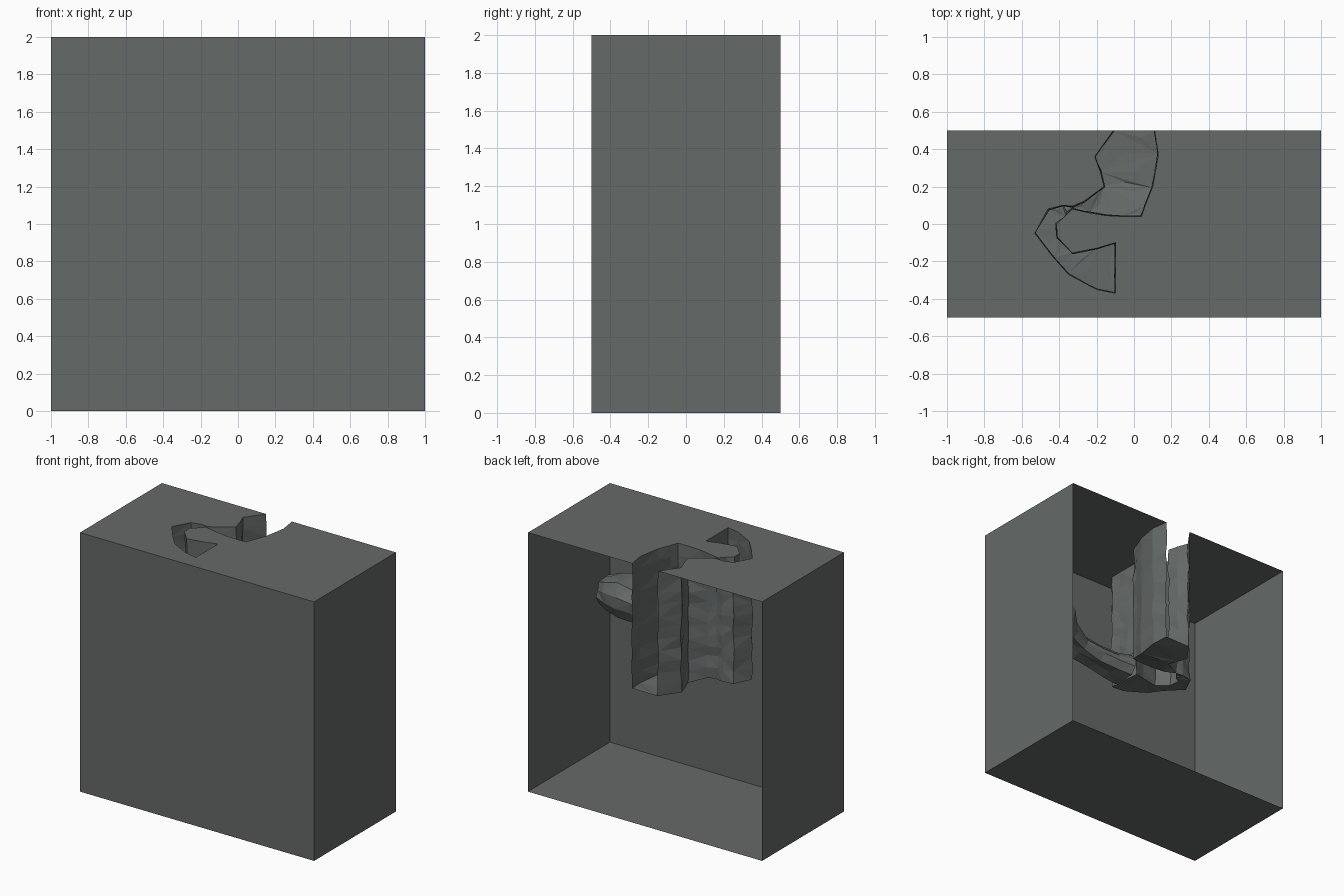
import bpy, bmesh, random
from math import cos, sin, pi
from mathutils import Vector

if "Cube" in bpy.data.objects:
    bpy.data.objects.remove(bpy.data.objects["Cube"])

random.seed(4)

# Canyon outline on the top surface: from the back opening to the cave mouth, and back again
inner = [(.11, .5), (.13, .37), (.10, .2), (.06, .1), (.04, .04), (-.06, .04), (-.15, .045),
         (-.24, .06), (-.33, .08), (-.37, .04), (-.415, 0), (-.41, -.07), (-.33, -.155),
         (-.2, -.13), (-.1, -.1)]
outer = [(-.1, -.37), (-.2, -.35), (-.35, -.27), (-.43, -.18), (-.53, -.05), (-.46, .08),
         (-.38, .1), (-.33, .095), (-.27, .12), (-.16, .2), (-.18, .28), (-.21, .36), (-.11, .5)]

stone = bpy.data.materials.new("dark_stone")
stone.diffuse_color = (.13, .143, .14, 1)
stone.use_nodes = True
stone.node_tree.nodes["Principled BSDF"].inputs["Base Color"].default_value = stone.diffuse_color


def make_object(name, bm):
    mesh = bpy.data.meshes.new(name)
    bm.to_mesh(mesh)
    bm.free()
    mesh.materials.append(stone)
    ob = bpy.data.objects.new(name, mesh)
    bpy.context.collection.objects.link(ob)
    return ob


def floor_z(x, y):
    return 1.03 if y > .15 else 1.07


def roughen(v, amount):
    v.co += Vector([random.uniform(-amount, amount) for _ in range(3)])


# Block shell, open at the back, with the canyon cut out of the top
bm = bmesh.new()
def face(*pts):
    return bm.faces.new([bm.verts.new(p) for p in pts])
face((-1, -.5, 0), (-1, .5, 0), (1, .5, 0), (1, -.5, 0))
face((-1, -.5, 0), (1, -.5, 0), (1, -.5, 2), (-1, -.5, 2))
for s in (-1, 1):
    face((s, -.5, 0), (s, .5, 0), (s, .5, 2), (s, -.5, 2))
top = [(-1, -.5), (1, -.5), (1, .5)] + inner + outer + [(-1, .5)]
face(*[(x, y, 2) for x, y in top])
bmesh.ops.remove_doubles(bm, verts=bm.verts, dist=1e-5)
bmesh.ops.recalc_face_normals(bm, faces=bm.faces)
make_object("block_shell", bm)

# Canyon walls: rough vertical columns of faces
ROWS = 11
bm = bmesh.new()
def column(x, y, bottom):
    return [bm.verts.new((x, y, 2 + (bottom - 2) * i / ROWS)) for i in range(ROWS + 1)]
def strip(a, b):
    for i in range(ROWS):
        bm.faces.new((a[i], b[i], b[i + 1], a[i + 1]))
sides = [[column(x, y, floor_z(x, y)) for x, y in side] for side in (inner, outer)]
for cols in sides:
    for a, b in zip(cols, cols[1:]):
        strip(a, b)

# Overhang above the cave mouth
mouth = [column(-.1, -.1 - .09 * i, 1.25) for i in range(4)]
for a, b in zip(mouth, mouth[1:]):
    strip(a, b)

# Canyon floor
ring = [c[-1] for cols in sides for c in cols]
tris = bmesh.ops.triangulate(bm, faces=[bm.faces.new(ring)])["faces"]
bmesh.ops.poke(bm, faces=tris)
for v in bm.verts:
    at_back = v.co.y > .499
    if v.co.z < 1.99:
        roughen(v, .007)
    if at_back:
        v.co.y = .5
bmesh.ops.triangulate(bm, faces=bm.faces)
bmesh.ops.recalc_face_normals(bm, faces=bm.faces)
make_object("canyon_walls", bm)

# Low cave passage leading to a closed chamber: x, y, z, half width, half height
stations = [(-.1, -.235, 1.16, .135, .09), (.02, -.25, 1.17, .115, .075), (.15, -.26, 1.19, .1, .065),
            (.3, -.26, 1.22, .1, .065), (.43, -.24, 1.27, .12, .08), (.52, -.21, 1.32, .15, .13),
            (.64, -.2, 1.345, .165, .14), (.76, -.2, 1.34, .14, .13), (.85, -.21, 1.33, .09, .09)]
N = 10
bm = bmesh.new()
rings = []
for x, y, z, w, h in stations:
    loop = []
    for i in range(N):
        c, s = cos(2 * pi * (i + .5) / N), sin(2 * pi * (i + .5) / N)
        k = 1 / max(abs(c), abs(s)) ** .6
        v = bm.verts.new((x, y + w * c * k, z + h * s * k))
        if x > 0:
            roughen(v, .01)
        loop.append(v)
    rings.append(loop)
for a, b in zip(rings, rings[1:]):
    for i in range(N):
        j = (i + 1) % N
        bm.faces.new((a[i], a[j], b[j], b[i]))
bmesh.ops.poke(bm, faces=[bm.faces.new(rings[-1])])
bmesh.ops.triangulate(bm, faces=bm.faces)
bmesh.ops.recalc_face_normals(bm, faces=bm.faces)
make_object("cave_tunnel", bm)
